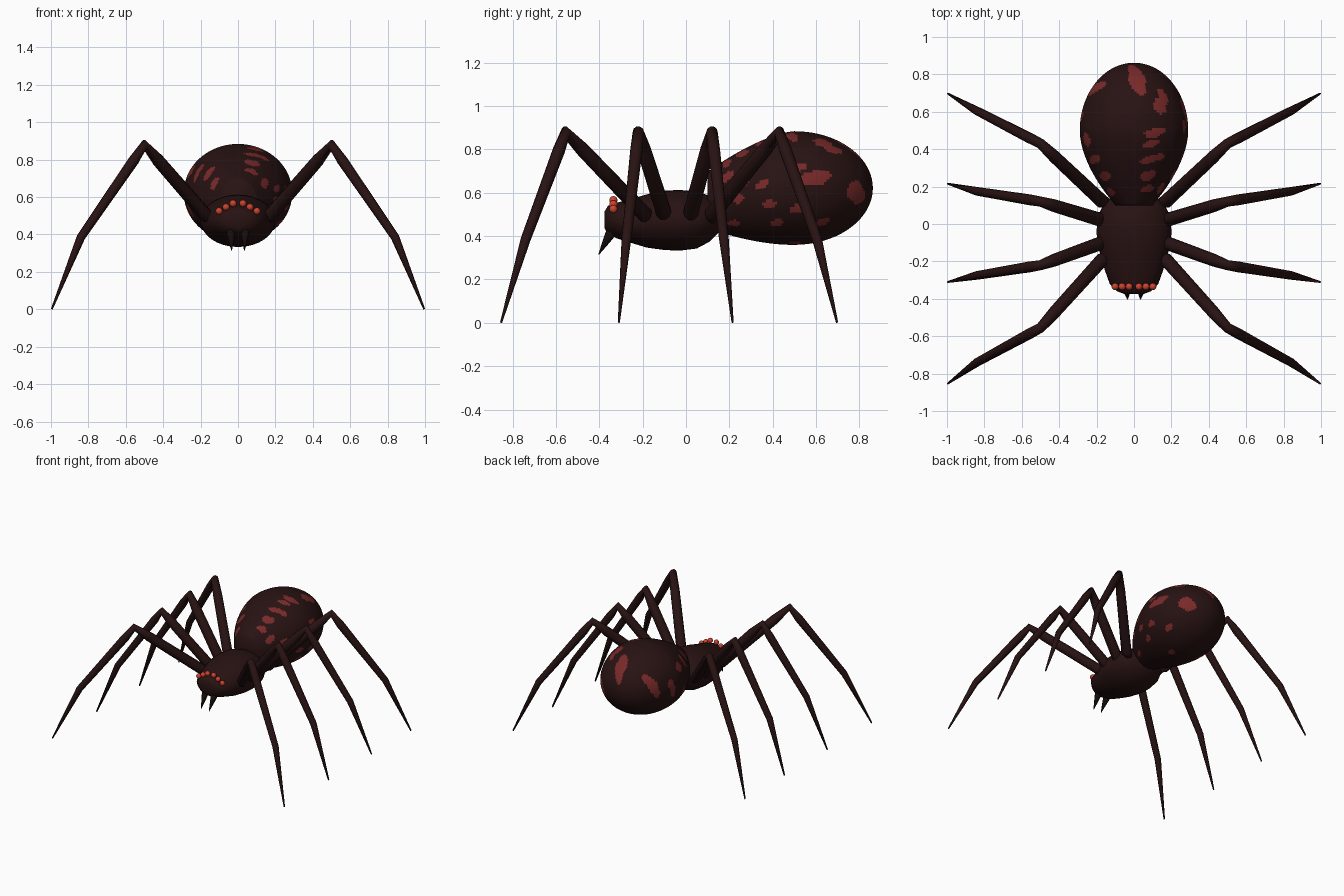
import bpy, bmesh, math
from mathutils import Vector

if "Cube" in bpy.data.objects:
    bpy.data.objects.remove(bpy.data.objects["Cube"])


def material(name, col):
    m = bpy.data.materials.new(name)
    m.diffuse_color = (*col, 1)
    m.use_nodes = True
    m.node_tree.nodes["Principled BSDF"].inputs["Base Color"].default_value = m.diffuse_color
    return m


SHELL = material("dark shell", (0.021, 0.006, 0.006))
SPOT = material("deep red spots", (0.19, 0.022, 0.022))
EYE = material("eye red", (0.62, 0.055, 0.03))
FANG = material("fang black", (0.008, 0.004, 0.004))


def finish(name, bm, *mats):
    bmesh.ops.recalc_face_normals(bm, faces=bm.faces)
    for f in bm.faces:
        f.smooth = True
    me = bpy.data.meshes.new(name)
    bm.to_mesh(me)
    bm.free()
    for m in mats:
        me.materials.append(m)
    ob = bpy.data.objects.new(name, me)
    bpy.context.collection.objects.link(ob)
    return ob


def skin(bm, rings):
    """Bridge rings of points and cap both ends."""
    vs = [[bm.verts.new(p) for p in r] for r in rings]
    n = len(vs[0])
    for a, b in zip(vs, vs[1:]):
        for i in range(n):
            j = (i + 1) % n
            bm.faces.new((a[i], a[j], b[j], b[i]))
    bm.faces.new(vs[0])
    bm.faces.new(vs[-1])


def body_rings(stations, n):
    """Elliptical cross-sections along y: (y, centre z, half width, half height)."""
    return [[(rx * math.sin(math.tau * i / n), y, zc + rz * math.cos(math.tau * i / n))
             for i in range(n)] for y, zc, rx, rz in stations]


def tube(name, pts, radii, mat, n=10):
    """Tapered tube whose rings follow the bisector at each joint."""
    bm = bmesh.new()
    pts = [Vector(p) for p in pts]
    rings = []
    for k, (p, r) in enumerate(zip(pts, radii)):
        t = Vector()
        if k:
            t += (p - pts[k - 1]).normalized()
        if k < len(pts) - 1:
            t += (pts[k + 1] - p).normalized()
        t.normalize()
        out = pts[-1] - pts[0]
        side = Vector((-out.y, out.x, 0)).normalized()
        up = t.cross(side).normalized()
        rings.append([p + r * (side * math.cos(math.tau * i / n) + up * math.sin(math.tau * i / n))
                      for i in range(n)])
    skin(bm, rings)
    return finish(name, bm, mat)


# Head and thorax
bm = bmesh.new()
skin(bm, body_rings([
    (-.375, .475, .05, .04), (-.36, .475, .09, .065), (-.32, .472, .13, .082),
    (-.25, .47, .155, .102), (-.18, .47, .175, .123), (-.10, .473, .198, .137),
    (-.03, .473, .20, .14), (.05, .475, .19, .132), (.11, .48, .16, .105),
    (.15, .485, .11, .07), (.17, .485, .05, .03)], 32))
finish("thorax", bm, SHELL)


# Abdomen: egg shape, narrower and lower toward the thorax
def abdomen_section(y):
    if y < .5:
        u = (.5 - y) / .4
        return y, .622 - .055 * u ** 1.3, .29 * (1 - .66 * u ** 1.8), .262 * (1 - .5 * u ** 1.6)
    c = math.sqrt(max(0, 1 - ((y - .5) / .362) ** 2))
    return y, .622, .29 * c, .262 * c


ys = [.1 + .4 * i / 40 for i in range(40)]
ys += [.5 + .362 * math.sin(math.radians(88.5) * i / 40) for i in range(41)]
bm = bmesh.new()
skin(bm, body_rings([abdomen_section(y) for y in ys], 112))

# Spots: angle from the top (positive to +x), y, half length, half girth
spots = [
    (5, .77, .085, .042), (31, .63, .045, .036), (23, .49, .026, .06),
    (19, .43, .018, .05), (24, .35, .02, .075), (22, .26, .028, .045),
    (25, .185, .02, .04), (68, .52, .035, .022), (58, .19, .03, .025),
    (75, .26, .032, .02), (82, .35, .034, .018), (94, .24, .025, .028),
    (105, .385, .032, .02), (80, .59, .08, .036), (38, .68, .045, .03),
    (98, .785, .04, .06), (112, .51, .032, .024), (133, .22, .03, .02),
    (128, .42, .036, .02), (130, .63, .04, .02), (165, .50, .03, .02),
    (-73, .72, .032, .11), (-90, .57, .028, .09), (-63, .45, .04, .035),
    (-57, .345, .02, .06), (-48, .255, .022, .05), (-55, .17, .02, .04),
    (-110, .40, .022, .05), (-140, .52, .03, .05)]
for f in bm.faces:
    c = f.calc_center_median()
    _, zc, rx, rz = abdomen_section(c.y)
    if c.y < .11 or rx < .03:
        continue
    ang = math.atan2(c.x / rx, (c.z - zc) / rz)
    for a, y, hl, hg in spots:
        d = (ang - math.radians(a) + math.pi) % math.tau - math.pi
        g, v = d * (rx + rz) / 2, c.y - y
        g, v = g + .25 * v, v - .25 * g            # slight slant
        wobble = 1 + .15 * math.sin(70 * g + 50 * v + a)
        if (v / hl) ** 2 + (g / hg) ** 2 < wobble:
            f.material_index = 1
            break
finish("abdomen", bm, SHELL, SPOT)

# Legs: y at hip, knee, ankle, tip
legs = {"front": (-.19, -.555, -.74, -.853), "mid_front": (-.10, -.22, -.275, -.31),
        "mid_rear": (.02, .12, .175, .215), "rear": (.12, .43, .605, .697)}
for side, s in (("right", 1), ("left", -1)):
    for name, (y0, y1, y2, y3) in legs.items():
        hip, knee = Vector((s * .17, y0, .50)), Vector((s * .5, y1, .88))
        ankle, tip = Vector((s * .84, y2, .385)), Vector((s * .995, y3, .002))
        inner = Vector((s * .14, y0 * .95, .475))
        tube(f"{name}_leg_{side}",
             [inner, hip, hip.lerp(knee, .78), knee, knee.lerp(ankle, .17), ankle, tip],
             [.022, .037, .034, .027, .029, .023, .005], SHELL)

    # Fangs
    tube(f"fang_{side}", [(s * .04, -.325, .45), (s * .038, -.355, .40), (s * .034, -.403, .315)],
         [.026, .022, .002], FANG, 8)

    # Eyes
    for i, (x, z) in enumerate(((.026, .566), (.064, .546), (.101, .525))):
        bm = bmesh.new()
        bmesh.ops.create_uvsphere(bm, u_segments=12, v_segments=8, radius=.019)
        bmesh.ops.translate(bm, verts=bm.verts, vec=(s * x, -.335, z))
        finish(f"eye_{side}_{i + 1}", bm, EYE)
